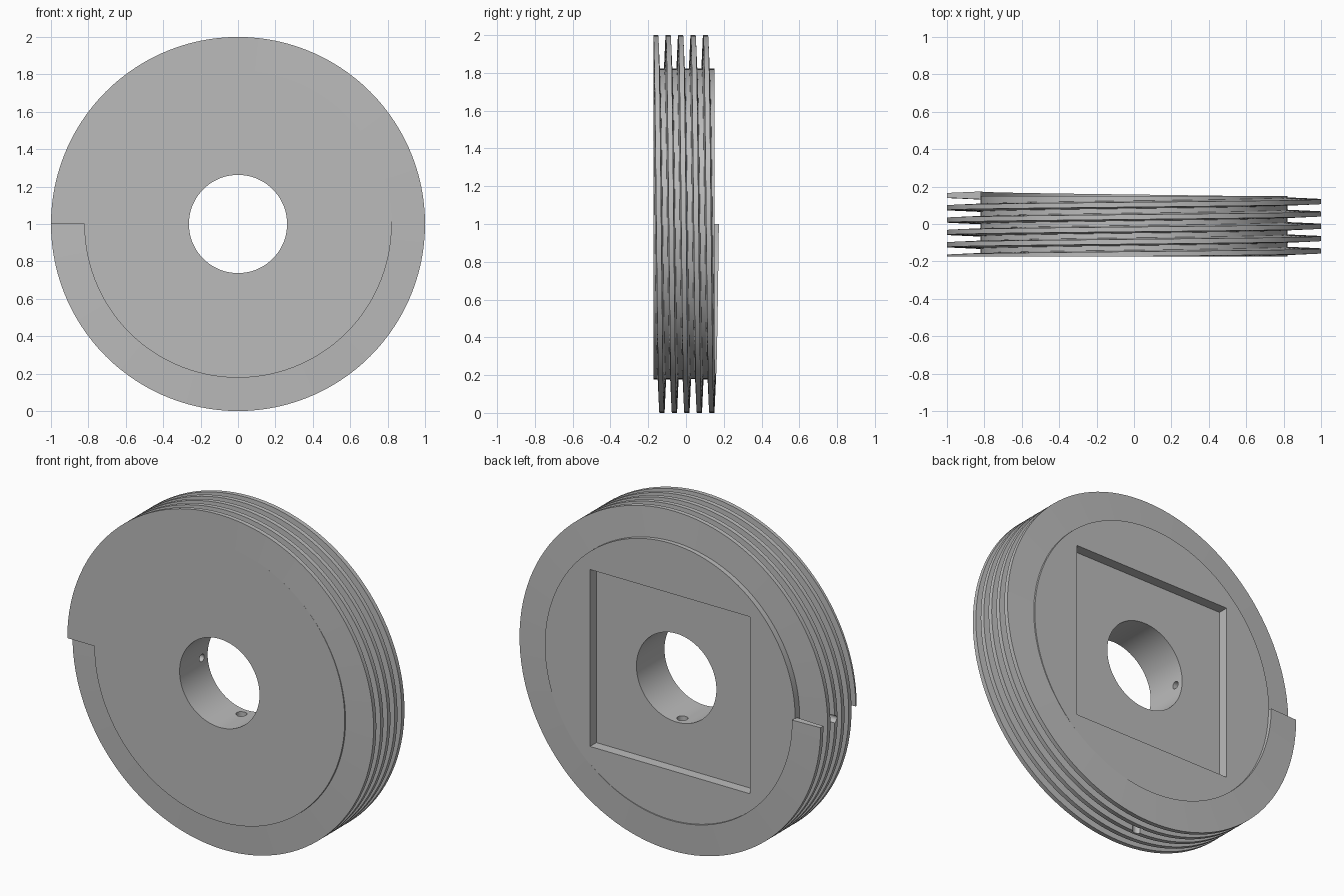
import bpy, bmesh, math
from mathutils import Matrix, Vector

old = bpy.data.objects.get("Cube")
if old:
    bpy.data.objects.remove(old, do_unlink=True)

FRONT, BACK = -0.173, 0.15
HUB_R, OUTER_R, BORE_R = 0.822, 1.0, 0.2625
PITCH, TURNS, STEPS = 0.066, 5, 120
CENTRE = Vector((0, 0, 1))

grey = bpy.data.materials.new("plain grey")
grey.use_nodes = True
colour = (0.5, 0.5, 0.5, 1)
grey.diffuse_color = colour
grey.node_tree.nodes["Principled BSDF"].inputs["Base Color"].default_value = colour


def make_object(name, bm):
    bmesh.ops.recalc_face_normals(bm, faces=bm.faces)
    mesh = bpy.data.meshes.new(name)
    bm.to_mesh(mesh)
    bm.free()
    obj = bpy.data.objects.new(name, mesh)
    mesh.materials.append(grey)
    bpy.context.collection.objects.link(obj)
    return obj


def cylinder(name, radius, start, end, sides):
    start, end = Vector(start), Vector(end)
    axis = end - start
    turn = axis.to_track_quat('Z', 'Y').to_matrix().to_4x4()
    bm = bmesh.new()
    bmesh.ops.create_cone(bm, cap_ends=True, segments=sides, radius1=radius,
                          radius2=radius, depth=axis.length,
                          matrix=Matrix.Translation((start + end) / 2) @ turn)
    return make_object(name, bm)


def box(name, size, centre):
    bm = bmesh.new()
    bmesh.ops.create_cube(bm, size=1, matrix=Matrix.Translation(centre)
                          @ Matrix.Diagonal((*size, 1)))
    return make_object(name, bm)


def helical_thread():
    # tapered section swept along a spiral, trimmed flush with the front
    section = [(HUB_R - 0.004, -0.021), (OUTER_R, -0.013),
               (OUTER_R, 0.013), (HUB_R - 0.004, 0.021)]
    bm = bmesh.new()
    rings = []
    for i in range(TURNS * STEPS + 1):
        a = math.tau * i / STEPS
        mid = -0.177 + PITCH * i / STEPS
        rings.append([bm.verts.new((-r * math.cos(a), max(mid + w, FRONT),
                                    1 + r * math.sin(a))) for r, w in section])
    for p, q in zip(rings, rings[1:]):
        for k in range(4):
            n = (k + 1) % 4
            bm.faces.new((p[k], p[n], q[n], q[k]))
    bm.faces.new(rings[0])
    bm.faces.new(rings[-1])
    return make_object("spiral_thread", bm)


def cut(obj, cutters):
    bpy.context.view_layer.objects.active = obj
    for cutter in cutters:
        mod = obj.modifiers.new(cutter.name, 'BOOLEAN')
        mod.operation = 'DIFFERENCE'
        mod.solver = 'EXACT'
        mod.object = cutter
        bpy.ops.object.modifier_apply(modifier=mod.name)


# main solids
hub = cylinder("hub", HUB_R, (0, FRONT, 1), (0, BACK, 1), STEPS)
thread = helical_thread()

# cutters: central bore, square pocket in the back, two radial screw holes
bore = cylinder("bore_cutter", BORE_R, (0, -1, 1), (0, 1, 1), 96)
pocket = box("pocket_cutter", (1.05, 0.12, 1.05), (0, BACK, 1))
side_hole = cylinder("side_hole_cutter", 0.022, (-0.1, 0.035, 1), (-1.2, 0.035, 1), 24)
lower_hole = cylinder("lower_hole_cutter", 0.03, (0, 0.033, 0.9), (0, 0.033, -0.2), 24)

cut(hub, [bore, pocket, side_hole, lower_hole])
cut(thread, [side_hole, lower_hole])
for helper in (bore, pocket, side_hole, lower_hole):
    bpy.data.objects.remove(helper, do_unlink=True)

# smooth round walls, crisp edges
for obj in (hub, thread):
    bpy.ops.object.select_all(action='DESELECT')
    obj.select_set(True)
    bpy.context.view_layer.objects.active = obj
    bpy.ops.object.shade_smooth_by_angle(angle=math.radians(30))
